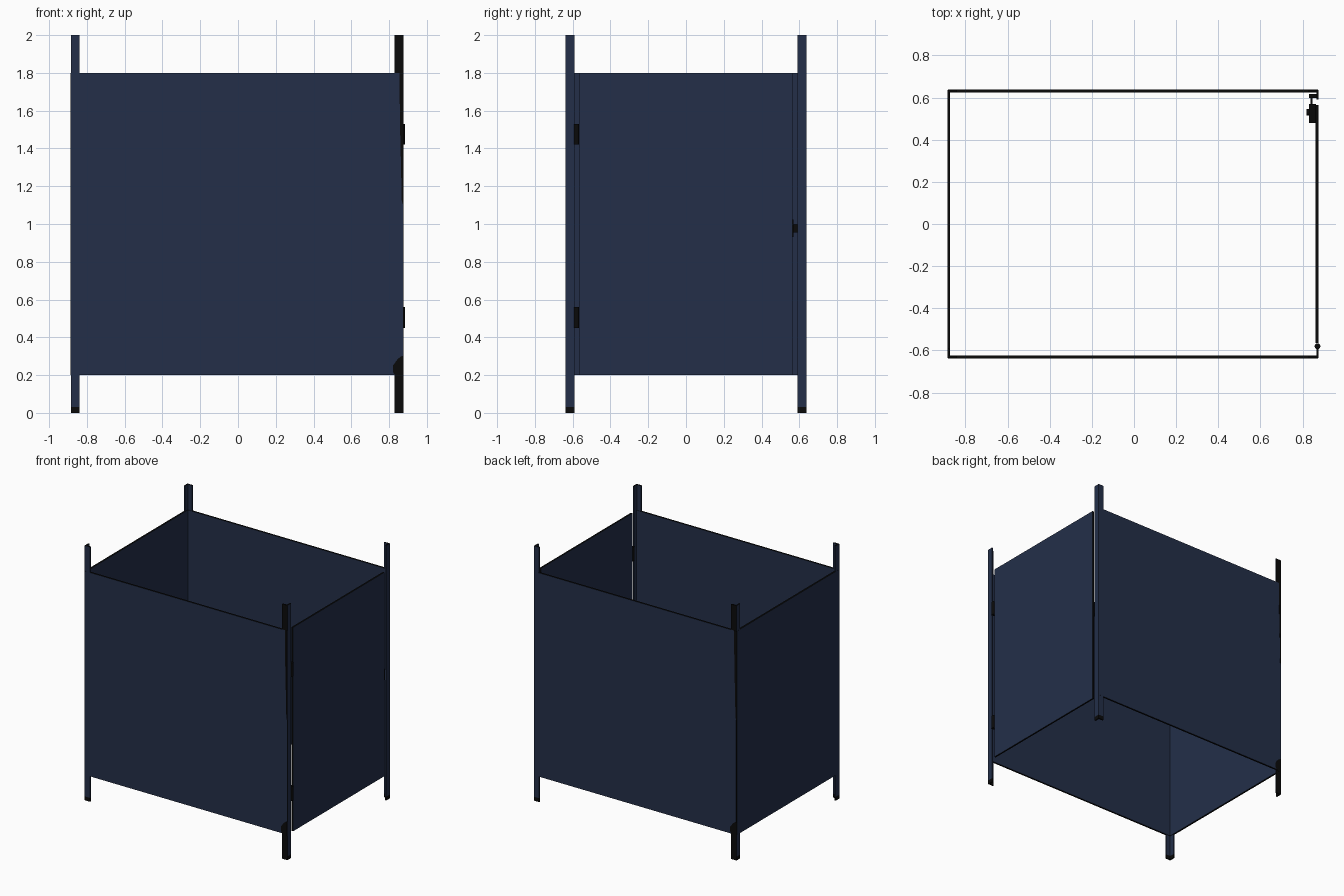
import bpy, bmesh, math
from mathutils import Matrix, Vector

if "Cube" in bpy.data.objects:
    bpy.data.objects.remove(bpy.data.objects["Cube"])


def mat(name, col):
    m = bpy.data.materials.new(name)
    m.diffuse_color = (*col, 1)
    m.use_nodes = True
    m.node_tree.nodes["Principled BSDF"].inputs["Base Color"].default_value = m.diffuse_color
    return m


BLUE = mat("navy blue", (0.017, 0.028, 0.066))
BLACK = mat("black", (0.003, 0.003, 0.003))


def finish(bm, name, mats, rule=None):
    bmesh.ops.recalc_face_normals(bm, faces=bm.faces)
    if rule:
        for f in bm.faces:
            f.material_index = rule(f)
    me = bpy.data.meshes.new(name)
    bm.to_mesh(me)
    bm.free()
    for m in mats:
        me.materials.append(m)
    ob = bpy.data.objects.new(name, me)
    bpy.context.collection.objects.link(ob)
    return ob


def box(name, lo, hi, mats, rule=None):
    bm = bmesh.new()
    lo, hi = Vector(lo), Vector(hi)
    bmesh.ops.create_cube(bm, size=1)
    for v in bm.verts:
        v.co = Vector(c * s for c, s in zip(v.co, hi - lo)) + (lo + hi) / 2
    return finish(bm, name, mats, rule)


def prism(name, pts, push, mats, rule=None):
    bm = bmesh.new()
    f = bm.faces.new([bm.verts.new(p) for p in pts])
    r = bmesh.ops.extrude_face_region(bm, geom=[f])
    bmesh.ops.translate(bm, vec=push, verts=[g for g in r["geom"] if isinstance(g, bmesh.types.BMVert)])
    return finish(bm, name, mats, rule)


def cyl(name, c, r, h, seg=12, axis='Z'):
    bm = bmesh.new()
    rot = Matrix.Rotation(math.pi / 2, 4, 'Y') if axis == 'X' else Matrix()
    bmesh.ops.create_cone(bm, cap_ends=True, segments=seg, radius1=r, radius2=r, depth=h,
                          matrix=Matrix.Translation(c) @ rot)
    return finish(bm, name, [BLACK])


X0, X1, Y = -0.885, 0.875, 0.637
T, W = 0.010, 0.046

# corner angle posts with dark feet; one flange is dark on two diagonal posts
for name, cx, cy, sx, sy in (("front_left", X0, -Y, 1, 1), ("front_right", X1, -Y, -1, 1),
                             ("back_left", X0, Y, 1, -1), ("back_right", X1, Y, -1, -1)):
    prof = [(0, 0), (W, 0), (W, T), (T, T), (T, W), (0, W)]
    dark = sx * sy < 0 and name in ("front_right", "back_left")

    def rule(f):
        if abs(f.normal.z) > 0.5:
            return 1
        return int(dark and abs(f.normal.y) > 0.5 and f.normal.y * sy < 0)
    prism(name + "_post", [(cx + sx * x, cy + sy * y, 0.03) for x, y in prof], (0, 0, 1.97), [BLUE, BLACK], rule)
    prism(name + "_foot", [(cx + sx * x, cy + sy * y, 0) for x, y in prof], (0, 0, 0.03), [BLACK])


# wall panels: blue broad faces, black narrow edges
def edge_y(f):
    return int(abs(f.normal.y) < 0.5)


def edge_x(f):
    return int(abs(f.normal.x) < 0.5)


pm = [BLUE, BLACK]
Z0, Z1 = 0.2, 1.8
box("front_panel", (X0 + 0.002, -Y - 0.001, Z0), (X1 - 0.002, -Y + 0.013, Z1), pm, edge_y)
box("back_panel", (X0 + 0.002, Y - 0.013, Z0), (X1 - 0.002, Y + 0.001, Z1), pm, edge_y)
box("left_panel", (X0 - 0.001, -Y + 0.002, Z0), (X0 + 0.013, Y - 0.002, Z1), pm, edge_x)
box("door", (X1 - 0.013, -0.565, Z0), (X1, 0.565, Z1), pm, edge_x)

# dark exposed strips and gussets on the two diagonal corners
for name, s, cx in (("front_right", -1, X1), ("back_left", 1, X0)):
    inw = -1 if cx > 0 else 1
    y = s * (Y + 0.001)
    strip = [(0, 1.1), (0.008, 1.12), (0.012, 1.3), (0.018, 1.55), (0.02, 1.8), (0, 1.8)]
    prism(name + "_edge_strip", [(cx + inw * x, y, z) for x, z in strip], (0, s * 0.001, 0), [BLACK])
    gus = [(0, 0.19), (0.035, 0.19), (0.055, 0.215), (0.055, 0.25), (0.03, 0.285), (0.01, 0.30), (0, 0.30)]
    prism(name + "_gusset", [(cx + inw * x, y, z) for x, z in gus], (0, s * 0.001, 0), [BLACK])

# door hinges
for name, z in (("lower_hinge", 0.505), ("upper_hinge", 1.475)):
    cyl(name, (0.871, -0.58, z), 0.014, 0.11)

# sliding latch inside the door
box("latch_body", (0.83, 0.48, 0.93), (0.863, 0.57, 1.025), [BLACK])
box("latch_bolt", (0.838, 0.56, 0.955), (0.848, 0.61, 1.0), [BLACK])
box("latch_keeper", (0.83, 0.597, 0.94), (0.867, 0.617, 1.015), [BLACK])
cyl("latch_knob", (0.826, 0.53, 0.978), 0.016, 0.014, 12, 'X')
